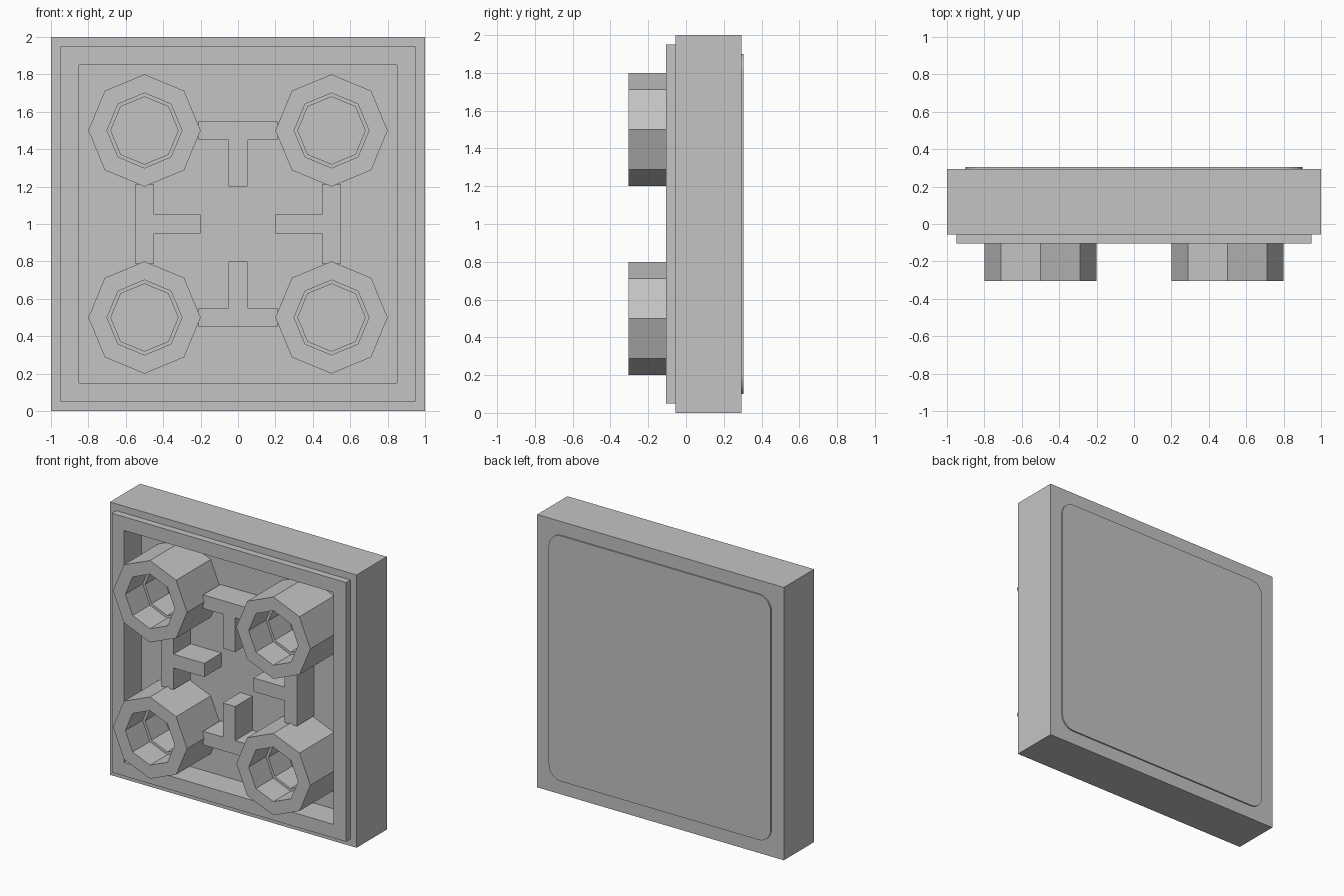
import bpy
import bmesh
from math import sin, cos, pi, sqrt
from mathutils import Matrix, Vector

default = bpy.data.objects.get("Cube")
if default:
    bpy.data.objects.remove(default, do_unlink=True)

grey = bpy.data.materials.new("mid grey")
grey.use_nodes = True
colour = (0.55, 0.55, 0.55, 1)
grey.diffuse_color = colour
grey.node_tree.nodes["Principled BSDF"].inputs["Base Color"].default_value = colour

MIDDLE = Vector((0, 0, 1))
FLOOR = 0.095
RIM = -0.105


def finish(name, bm, location):
    bmesh.ops.recalc_face_normals(bm, faces=bm.faces)
    mesh = bpy.data.meshes.new(name)
    bm.to_mesh(mesh)
    bm.free()
    mesh.materials.append(grey)
    obj = bpy.data.objects.new(name, mesh)
    obj.location = location
    bpy.context.collection.objects.link(obj)
    return obj


def loft(name, rings, sides, phase, location, caps):
    """Join regular polygon rings, given as (radius, y), into one skin."""
    bm = bmesh.new()
    loops = []
    for r, y in rings:
        angles = [phase + 2 * pi * i / sides for i in range(sides)]
        loops.append([bm.verts.new((r * cos(a), y, r * sin(a))) for a in angles])
    for a, b in zip(loops, loops[1:]):
        for i in range(sides):
            j = (i + 1) % sides
            bm.faces.new((a[i], a[j], b[j], b[i]))
    if caps:
        bm.faces.new(loops[0])
        bm.faces.new(loops[-1])
    return finish(name, bm, location)


def prism(name, outline, y0, y1, turn=0):
    """Extrude an x-z outline from y0 to y1, turned about the middle."""
    bm = bmesh.new()
    face = bm.faces.new([bm.verts.new((x, y0, z)) for x, z in outline])
    out = bmesh.ops.extrude_face_region(bm, geom=[face])
    moved = [v for v in out["geom"] if isinstance(v, bmesh.types.BMVert)]
    bmesh.ops.translate(bm, verts=moved, vec=(0, y1 - y0, 0))
    bmesh.ops.rotate(bm, verts=bm.verts, matrix=Matrix.Rotation(turn, 3, 'Y'))
    return finish(name, bm, MIDDLE)


# Square tray: block, stepped lip and recess
steps = [(1, 0.295), (1, -0.055), (0.95, -0.055),
         (0.95, RIM), (0.85, RIM), (0.85, FLOOR)]
loft("tray_body", [(h * sqrt(2), y) for h, y in steps], 4, pi / 4, MIDDLE, True)

# Thin rounded panel on the back
corner, half = 0.1, 0.9
outline = []
for quarter in range(4):
    mid = pi / 4 + quarter * pi / 2
    cx, cz = [(half - corner) * sqrt(2) * f(mid) for f in (cos, sin)]
    for k in range(9):
        a = quarter * pi / 2 + k * pi / 16
        outline.append((cx + corner * cos(a), cz + corner * sin(a)))
prism("back_panel", outline, 0.29, 0.305)

# Four octagonal sockets with a stepped bore
socket = [(0.3, FLOOR), (0.3, -0.305), (0.2, -0.305),
          (0.2, RIM), (0.18, RIM), (0.18, FLOOR)]
for side, x in (("right", -0.5), ("left", 0.5)):
    for level, z in (("lower", 0.5), ("upper", 1.5)):
        loft(f"{level}_{side}_socket", socket, 8, 0, (x, 0, z), False)

# Four T-shaped ribs between the sockets
tee = [(-0.21, 0.55), (0.21, 0.55), (0.21, 0.45), (0.05, 0.45),
       (0.05, 0.2), (-0.05, 0.2), (-0.05, 0.45), (-0.21, 0.45)]
for i, place in enumerate(("upper", "left", "lower", "right")):
    prism(f"{place}_rib", tee, RIM, FLOOR, i * pi / 2)
